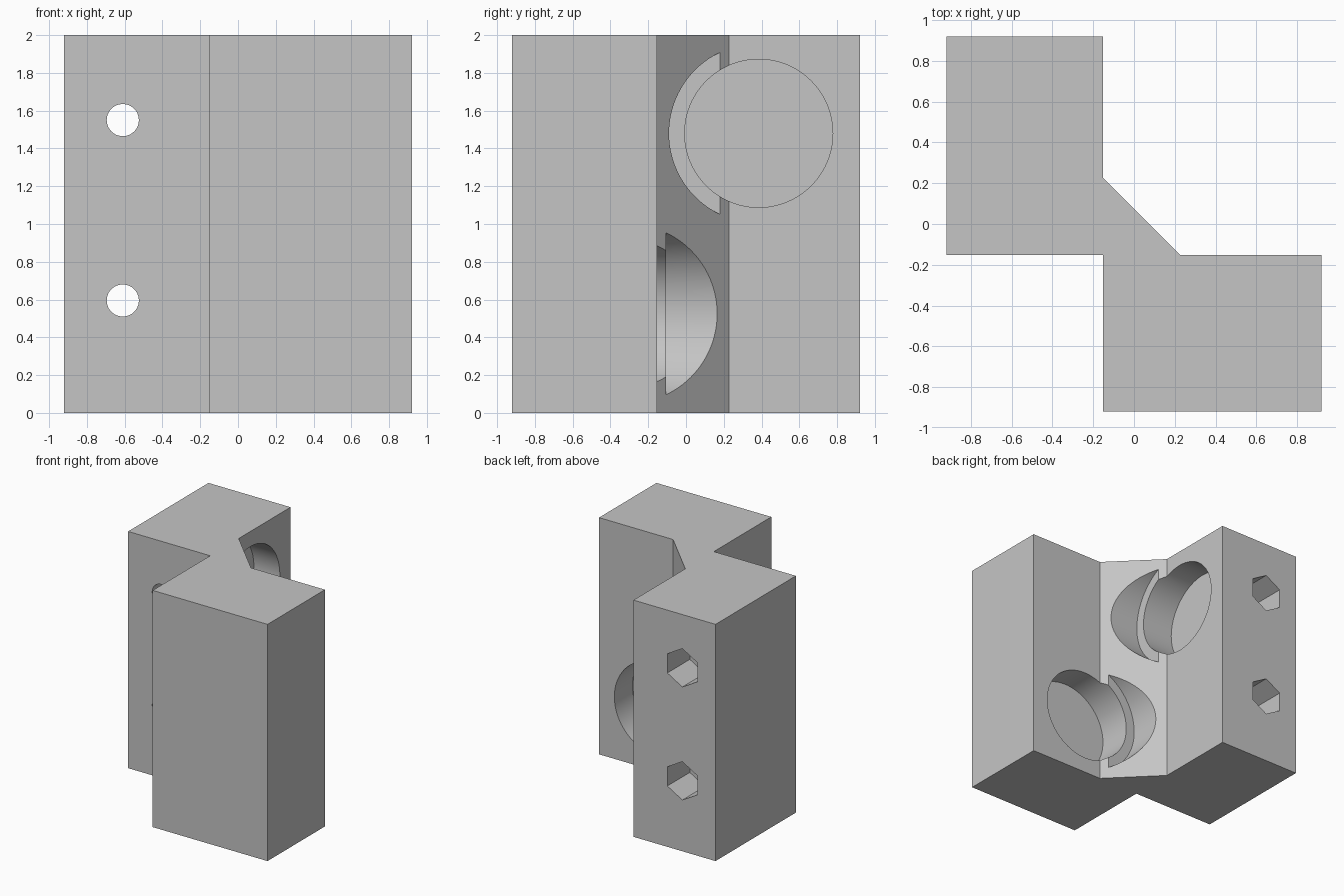
import bpy, bmesh, math

cube = bpy.data.objects.get("Cube")
if cube:
    bpy.data.objects.remove(cube, do_unlink=True)

# Single plain grey
grey = bpy.data.materials.new("plain_grey")
grey.use_nodes = True
COLOUR = (0.56, 0.56, 0.56, 1)
grey.diffuse_color = COLOUR
grey.node_tree.nodes["Principled BSDF"].inputs["Base Color"].default_value = COLOUR


def prism(name, ring, offset):
    """Close a ring of points and extrude it along the offset."""
    bm = bmesh.new()
    face = bm.faces.new([bm.verts.new(p) for p in ring])
    out = bmesh.ops.extrude_face_region(bm, geom=[face])
    moved = [v for v in out["geom"] if isinstance(v, bmesh.types.BMVert)]
    bmesh.ops.translate(bm, verts=moved, vec=offset)
    bmesh.ops.recalc_face_normals(bm, faces=bm.faces)
    mesh = bpy.data.meshes.new(name)
    bm.to_mesh(mesh)
    bm.free()
    mesh.materials.append(grey)
    obj = bpy.data.objects.new(name, mesh)
    bpy.context.collection.objects.link(obj)
    return obj


def round_cutter(name, axis, across, z, radius, start, end, sides=96):
    """Horizontal prism along x or y with one corner pointing up."""
    ring = []
    for i in range(sides):
        a = math.tau * i / sides
        u, h = across + radius * math.sin(a), z + radius * math.cos(a)
        ring.append((start, u, h) if axis == "x" else (u, start, h))
    length = end - start
    return prism(name, ring, (length, 0, 0) if axis == "x" else (0, length, 0))


# Two square-ended blocks joined by a diagonal web
EDGE, INNER, WEB = 0.92, -0.153, 0.228
outline = [(-EDGE, INNER), (INNER, INNER), (INNER, -EDGE), (EDGE, -EDGE),
           (EDGE, INNER), (WEB, INNER), (INNER, WEB), (INNER, EDGE), (-EDGE, EDGE)]
body = prism("corner_bracket", [(x, y, 0) for x, y in outline], (0, 0, 2))

cutters = []
# Disc pocket and wider clearance in each inner face
for axis, z in (("x", 1.48), ("y", 0.525)):
    cutters.append(round_cutter("disc_pocket", axis, 0.385, z, 0.392, -0.395, 0.6))
    cutters.append(round_cutter("clearance", axis, 0.385, z, 0.475, -0.105, 0.6))

# Bolt holes with hexagonal nut recesses at the back
for z in (0.595, 1.55):
    cutters.append(round_cutter("bolt_hole", "y", -0.61, z, 0.085, -0.5, 1.1, 48))
    cutters.append(round_cutter("nut_recess", "y", -0.61, z, 0.162, 0.62, 1.1, 6))

bpy.ops.object.select_all(action="DESELECT")
body.select_set(True)
bpy.context.view_layer.objects.active = body
for cutter in cutters:
    cutter.hide_render = True
    mod = body.modifiers.new(cutter.name, "BOOLEAN")
    mod.operation = "DIFFERENCE"
    mod.solver = "EXACT"
    mod.object = cutter
    bpy.ops.object.modifier_apply(modifier=mod.name)
    bpy.data.objects.remove(cutter, do_unlink=True)

bpy.ops.object.shade_smooth_by_angle(angle=math.radians(25))
